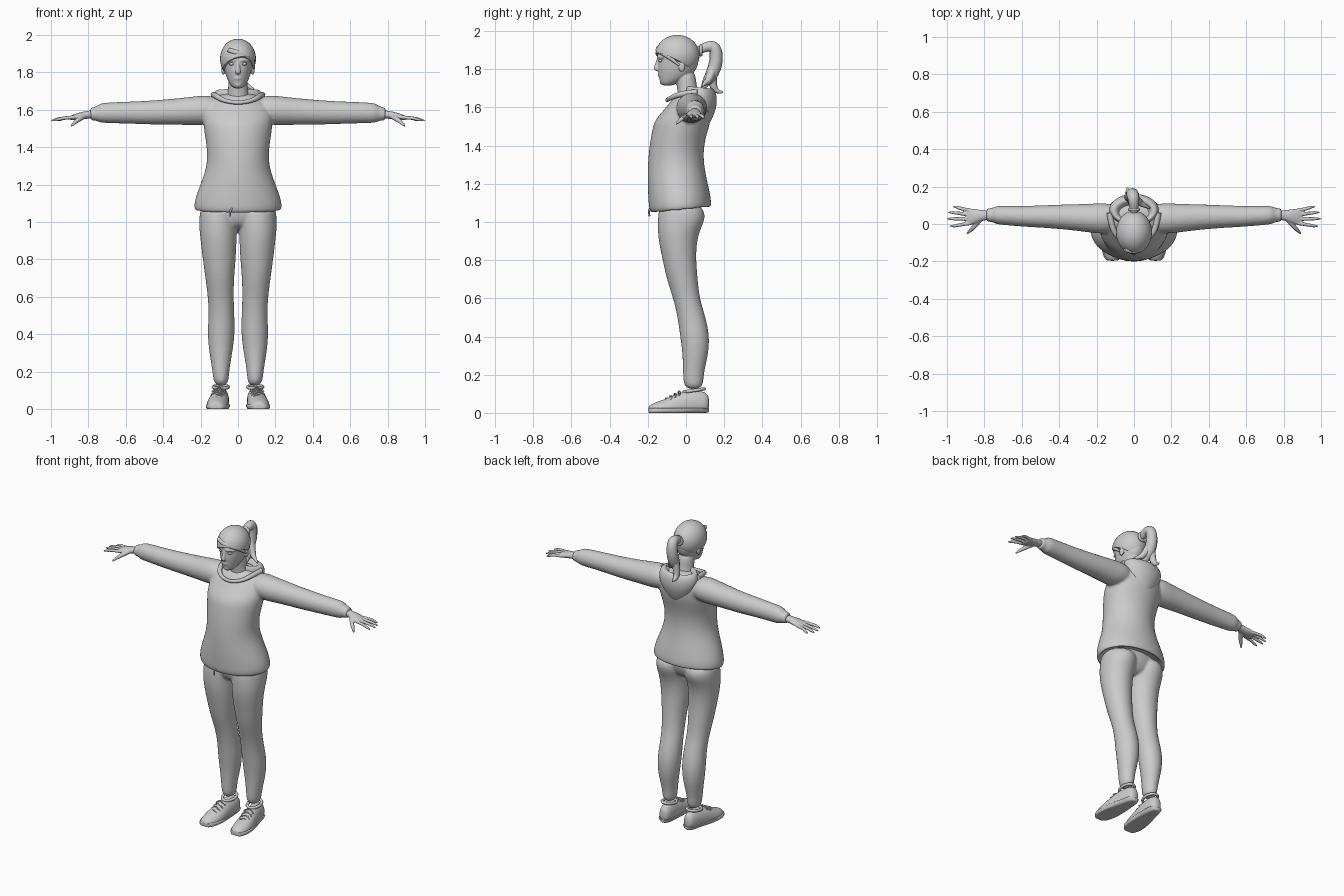
import bpy
import bmesh
from math import cos, sin, pi, radians
from mathutils import Vector

default_cube = bpy.data.objects.get("Cube")
if default_cube:
    bpy.data.objects.remove(default_cube, do_unlink=True)

# One plain clay colour for everything
CLAY = (0.6, 0.6, 0.6, 1.0)
clay = bpy.data.materials.new("clay_grey")
clay.use_nodes = True
clay.diffuse_color = CLAY
clay.node_tree.nodes["Principled BSDF"].inputs["Base Color"].default_value = CLAY


def select_only(objects):
    bpy.ops.object.select_all(action="DESELECT")
    for item in objects:
        item.select_set(True)
    bpy.context.view_layer.objects.active = objects[0]


def finish(obj, mirror=False, subdivide=0):
    """Apply mirroring and subdivision, then shade smoothly."""
    select_only([obj])
    bpy.ops.object.convert(target="MESH")
    obj = bpy.context.object
    if mirror:
        mod = obj.modifiers.new("mirror", "MIRROR")
        mod.use_mirror_merge = False
    if subdivide:
        mod = obj.modifiers.new("subdivision", "SUBSURF")
        mod.levels = mod.render_levels = subdivide
    bpy.ops.object.convert(target="MESH")
    obj.data.materials.clear()
    obj.data.materials.append(clay)
    bpy.ops.object.shade_smooth_by_angle(angle=radians(50))
    return obj


def from_bmesh(name, bm):
    bmesh.ops.recalc_face_normals(bm, faces=bm.faces[:])
    mesh = bpy.data.meshes.new(name)
    bm.to_mesh(mesh)
    bm.free()
    obj = bpy.data.objects.new(name, mesh)
    bpy.context.collection.objects.link(obj)
    return obj


def loft(name, axis, sections, mirror=False, sides=16, tilt=0, low=-9, high=9):
    """Skin ellipses placed along an axis: (position, centre a, centre b, radius a, radius b)."""
    order = {"Z": (1, 2, 0), "X": (0, 1, 2), "Y": (1, 0, 2)}[axis]
    bm = bmesh.new()
    rings = []
    for along, ca, cb, ra, rb in sections:
        ring = []
        for i in range(sides):
            t = 2 * pi * i / sides
            raw = (along, ca + ra * cos(t), cb + rb * sin(t))
            co = Vector(raw[k] for k in order)
            co.z = min(max(co.z + tilt * rb * sin(t), low), high)
            ring.append(bm.verts.new(co))
        rings.append(ring)
    for r, s in zip(rings, rings[1:]):
        for i in range(sides):
            j = (i + 1) % sides
            bm.faces.new((r[i], r[j], s[j], s[i]))
    bm.faces.new(rings[0])
    bm.faces.new(rings[-1])
    return finish(from_bmesh(name, bm), mirror, 2)


def tube(name, points, mirror=False, cyclic=False):
    """Tapered tube along a smooth path: (x, y, z, radius)."""
    curve = bpy.data.curves.new(name, "CURVE")
    curve.dimensions = "3D"
    curve.bevel_depth = 1
    curve.bevel_resolution = 3
    curve.resolution_u = 6
    curve.use_fill_caps = True
    spline = curve.splines.new("NURBS")
    spline.points.add(len(points) - 1)
    for point, (x, y, z, radius) in zip(spline.points, points):
        point.co = (x, y, z, 1)
        point.radius = radius
    spline.order_u = 3
    spline.use_endpoint_u = not cyclic
    spline.use_cyclic_u = cyclic
    obj = bpy.data.objects.new(name, curve)
    bpy.context.collection.objects.link(obj)
    return finish(obj, mirror)


def ball(name, centre, radii, mirror=False, cut=None):
    """Ellipsoid, optionally trimmed below a plane (point, normal)."""
    bm = bmesh.new()
    bmesh.ops.create_uvsphere(bm, u_segments=32, v_segments=20, radius=1)
    bmesh.ops.scale(bm, vec=radii, verts=bm.verts)
    bmesh.ops.translate(bm, vec=centre, verts=bm.verts)
    if cut:
        geom = bm.verts[:] + bm.edges[:] + bm.faces[:]
        done = bmesh.ops.bisect_plane(bm, geom=geom, plane_co=cut[0], plane_no=cut[1], clear_inner=True)
        bmesh.ops.contextual_create(bm, geom=[e for e in done["geom_cut"] if isinstance(e, bmesh.types.BMEdge)])
    return finish(from_bmesh(name, bm), mirror)


def fuse(name, objects, voxel, rounds):
    """Blend overlapping parts into one continuous skin."""
    select_only(objects)
    bpy.ops.object.join()
    obj = bpy.context.object
    obj.name = name
    mod = obj.modifiers.new("remesh", "REMESH")
    mod.mode = "VOXEL"
    mod.voxel_size = voxel
    mod = obj.modifiers.new("soften", "SMOOTH")
    mod.factor = 0.5
    mod.iterations = rounds
    return finish(obj)


# Sweatshirt: body with recessed hem, and sleeves
body = loft("body", "Z", [
    (1.12, 0, -.03, .2, .13), (1.065, 0, -.025, .215, .14), (1.06, 0, -.025, .23, .155),
    (1.08, 0, -.03, .238, .165), (1.13, 0, -.035, .23, .163), (1.2, 0, -.045, .203, .157),
    (1.3, 0, -.055, .165, .147), (1.4, 0, -.05, .167, .145), (1.5, 0, -.025, .185, .153),
    (1.55, 0, -.015, .187, .15), (1.6, 0, .01, .185, .125), (1.65, 0, .02, .155, .095),
    (1.68, 0, .025, .1, .07), (1.69, 0, .025, .06, .05)], sides=24, tilt=.1)
sleeves = loft("sleeves", "X", [
    (.08, .03, 1.6, .07, .06), (.16, .03, 1.6, .085, .08), (.22, .03, 1.595, .08, .08),
    (.3, .035, 1.592, .073, .073), (.45, .04, 1.585, .063, .066), (.58, .04, 1.585, .057, .06),
    (.7, .046, 1.584, .052, .056), (.74, .048, 1.583, .05, .053), (.752, .048, 1.58, .038, .039),
    (.785, .048, 1.578, .037, .036), (.79, .048, 1.578, .03, .03)], mirror=True)
fuse("sweatshirt", [body, sleeves], .008, 4)

# Hood hanging behind the neck, front neckline and hem cord
loft("hood", "Z", [
    (1.51, 0, .1, .03, .02), (1.54, 0, .09, .075, .045), (1.6, 0, .08, .12, .08),
    (1.65, 0, .075, .138, .09), (1.69, 0, .075, .132, .083), (1.71, 0, .07, .115, .07),
    (1.7, 0, .065, .09, .052), (1.66, 0, .06, .075, .04)], tilt=-.1)
tube("neckline", [(.13, .06, 1.68, .016), (.12, -.02, 1.675, .016), (.08, -.08, 1.65, .012),
                  (0, -.105, 1.635, .01), (-.08, -.08, 1.65, .012), (-.12, -.02, 1.675, .016),
                  (-.13, .06, 1.68, .016)])
tube("hem_cord", [(-.03, -.185, 1.075, .004), (-.045, -.2, 1.06, .006), (-.04, -.19, 1.03, .004)])

# Leggings: two legs blended into the hips
legs = loft("legs", "Z", [
    (.12, .09, .04, .041, .053), (.2, .092, .037, .044, .054), (.3, .092, .05, .063, .068),
    (.4, .09, .047, .075, .079), (.5, .088, .03, .07, .075), (.6, .092, .002, .07, .07),
    (.7, .098, -.02, .078, .083), (.8, .1, -.035, .09, .089), (.9, .104, -.044, .098, .102),
    (.97, .106, -.035, .104, .116), (1.03, .104, -.02, .105, .13), (1.1, .1, -.03, .1, .11)], mirror=True)
hips = loft("hips", "Z", [
    (.96, 0, -.03, .05, .06), (1, 0, -.03, .17, .1), (1.06, 0, -.025, .2, .115),
    (1.12, 0, -.03, .18, .11)])
fuse("leggings", [legs, hips], .008, 4)

# Shoes with soles, padded collars and laces
SHOE = [(.122, .09, .05, .018, .03), (.105, .09, .05, .038, .06), (.05, .092, .05, .046, .072),
        (-.01, .1, .04, .052, .076), (-.06, .105, .03, .057, .066), (-.11, .11, .02, .06, .052),
        (-.16, .113, .015, .052, .042), (-.19, .115, .015, .033, .025), (-.197, .115, .015, .02, .015)]
loft("shoes", "Y", SHOE, mirror=True, low=.005)
loft("soles", "Y", [(y, a, b, ra + .006, rb + .02) for y, a, b, ra, rb in SHOE],
     mirror=True, low=0, high=.025)
tube("shoe_collars", [(.092 + .042 * cos(t), .043 + .055 * sin(t), .118 + .008 * sin(t), .009)
                      for t in [pi * k / 5 for k in range(10)]], mirror=True, cyclic=True)
for i in range(4):
    y, z, x = -.035 - .022 * i, .113 - .012 * i, .103 + .002 * i
    tube("lace", [(x - .035, y, z - .02, .004), (x - .015, y - .01, z, .004),
                  (x + .015, y + .01, z, .004), (x + .035, y, z - .02, .004)], mirror=True)

# Hands: palm, four fingers and a thumb
parts = [loft("palms", "X", [
    (.765, .048, 1.577, .027, .024), (.81, .046, 1.573, .027, .021), (.85, .041, 1.566, .041, .02),
    (.885, .038, 1.558, .045, .015), (.9, .038, 1.555, .038, .01)], mirror=True)]
for base, tip_x, tip_y in [(.073, .968, .092), (.05, .992, .062), (.027, .999, .028), (.004, .985, -.012)]:
    parts.append(tube("finger", [(.875, base, 1.56, .0105), (.93, (base + tip_y) / 2, 1.557, .0095),
                                 (tip_x - .02, tip_y, 1.548, .0085), (tip_x, tip_y, 1.541, .004)], mirror=True))
parts.append(tube("thumb", [(.82, .03, 1.568, .015), (.85, -.01, 1.55, .014),
                            (.875, -.035, 1.53, .01), (.893, -.052, 1.513, .005)], mirror=True))
fuse("hands", parts, .004, 2)

# Head and neck, with nose, chin and ears blended in
skull = loft("skull", "Z", [
    (1.713, 0, -.1, .02, .022), (1.73, 0, -.085, .042, .052), (1.77, 0, -.055, .062, .09),
    (1.81, 0, -.045, .073, .106), (1.84, 0, -.04, .078, .107), (1.88, 0, -.042, .08, .114),
    (1.93, 0, -.04, .073, .098), (1.96, 0, -.04, .04, .06)], sides=20)
neck = loft("neck", "Z", [
    (1.6, 0, .02, .075, .06), (1.67, 0, .012, .058, .055), (1.72, 0, .002, .052, .053),
    (1.8, 0, -.005, .053, .055)])
nose = loft("nose", "Z", [
    (1.865, 0, -.143, .008, .008), (1.83, 0, -.15, .009, .011), (1.805, 0, -.157, .016, .015),
    (1.79, 0, -.15, .015, .012)])
chin = ball("chin", (0, -.118, 1.735), (.022, .02, .018))
ears = ball("ears", (.079, -.022, 1.815), (.01, .018, .029), mirror=True)
lips = [tube("lip", [(-.026, -.13, 1.769, .003), (0, -.153, z, .008), (.026, -.13, 1.769, .003)])
        for z in (1.773, 1.762)]
brows = tube("brows", [(.013, -.147, 1.862, .006), (.035, -.144, 1.868, .006), (.06, -.118, 1.86, .004)], mirror=True)
fuse("head", [skull, neck, nose, chin, ears, brows] + lips, .004, 3)
ball("eyes", (.032, -.132, 1.845), (.015, .013, .008), mirror=True)

# Hair: swept cap, fringe, tie and ponytail strands
ball("hair_cap", (0, -.045, 1.873), (.096, .116, .107), cut=((0, 0, 1.802), (-.25, .5, 1)))
tube("fringe", [(-.05, -.135, 1.92, .012), (-.01, -.15, 1.905, .016), (.05, -.13, 1.89, .015),
                (.083, -.08, 1.86, .012), (.086, -.035, 1.82, .005)])
tube("hair_tie", [(.026 * cos(t), .078, 1.9 + .026 * sin(t), .009)
                  for t in [pi * k / 4 for k in range(8)]], cyclic=True)
tube("ponytail", [(0, .05, 1.89, .02), (0, .1, 1.92, .026), (-.005, .155, 1.92, .032),
                  (-.01, .16, 1.84, .036), (-.01, .135, 1.77, .034), (0, .105, 1.73, .024), (.005, .08, 1.69, .005)])
tube("back_strand", [(-.01, .145, 1.82, .025), (-.03, .135, 1.74, .024),
                     (-.035, .155, 1.68, .016), (-.035, .195, 1.68, .004)])
tube("side_strand", [(0, .14, 1.8, .025), (.025, .12, 1.74, .02), (.05, .1, 1.73, .013), (.085, .085, 1.71, .004)])
